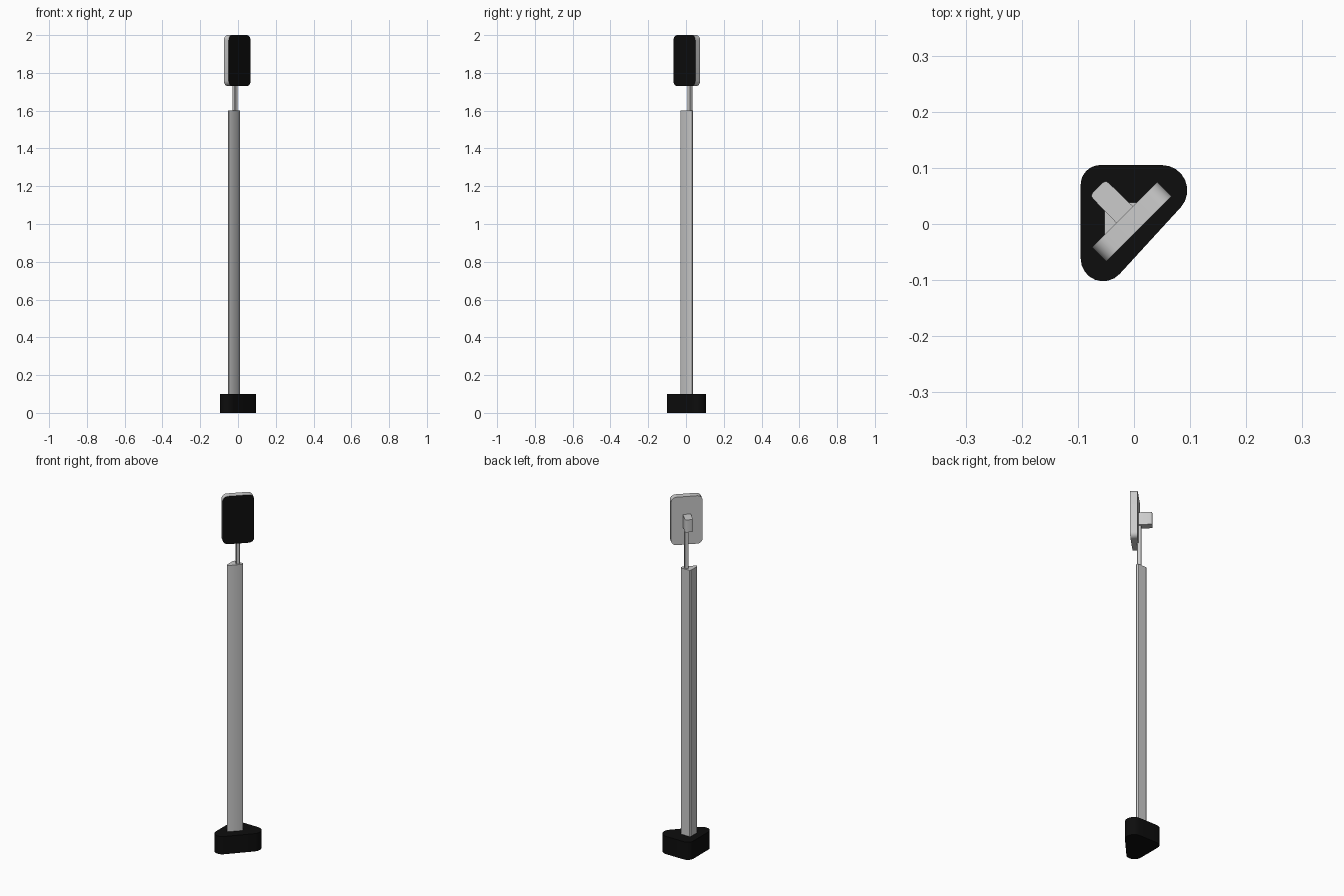
import bpy, bmesh
from math import atan2, cos, sin, pi, radians, hypot
from mathutils import Matrix

if "Cube" in bpy.data.objects:
    bpy.data.objects.remove(bpy.data.objects["Cube"])


def material(name, color):
    m = bpy.data.materials.new(name)
    m.diffuse_color = color
    m.use_nodes = True
    m.node_tree.nodes["Principled BSDF"].inputs["Base Color"].default_value = m.diffuse_color
    return m


black = material("black", (0.004, 0.004, 0.004, 1))


def rounded(circles, steps):
    """Convex outline around circles (x, y, radius), listed counter-clockwise."""
    n, normals, pts = len(circles), [], []
    for i in range(n):
        x0, y0, r0 = circles[i]
        x1, y1, r1 = circles[(i + 1) % n]
        d = hypot(x1 - x0, y1 - y0)
        normals.append(atan2(y1 - y0, x1 - x0) - pi / 2
                       + math_asin((r0 - r1) / d))
    for i, (x, y, r) in enumerate(circles):
        a, b = normals[i - 1], normals[i]
        sweep = (b - a) % (2 * pi)
        for k in range(steps + 1):
            t = a + sweep * k / steps
            pts.append((x + r * cos(t), y + r * sin(t)))
    return pts


def math_asin(v):
    return atan2(v, (1 - v * v) ** 0.5)


def prism(name, pts, z0, z1, matrix=None, mat=None):
    bm = bmesh.new()
    face = bm.faces.new([bm.verts.new((x, y, z0)) for x, y in pts])
    top = bmesh.ops.extrude_face_region(bm, geom=[face])["geom"]
    verts = [v for v in top if isinstance(v, bmesh.types.BMVert)]
    bmesh.ops.translate(bm, vec=(0, 0, z1 - z0), verts=verts)
    bmesh.ops.recalc_face_normals(bm, faces=bm.faces[:])
    if matrix:
        bm.transform(matrix)
    me = bpy.data.meshes.new(name)
    bm.to_mesh(me)
    bm.free()
    ob = bpy.data.objects.new(name, me)
    bpy.context.collection.objects.link(ob)
    if mat:
        me.materials.append(mat)
    bpy.context.view_layer.objects.active = ob
    ob.select_set(True)
    bpy.ops.object.shade_smooth_by_angle(angle=radians(30))
    ob.select_set(False)
    return ob


def box_outline(w, h, r):
    a, b = w / 2 - r, h / 2 - r
    return [(a, -b, r), (a, b, r), (-a, b, r), (-a, -b, r)]


# Rounded triangular foot
prism("base", rounded([(-0.055, -0.062, 0.04), (0.05, 0.06, 0.045),
                       (-0.06, 0.07, 0.035)], 8), 0, 0.1, mat=black)

# Triangular post with blunted tips
prism("post", [(-0.053, -0.024), (-0.047, -0.03), (-0.034, -0.022), (0.007, 0.022),
               (0.01, 0.032), (0.004, 0.038), (-0.047, 0.038), (-0.053, 0.032)], 0.1, 1.6)

# Frame turned 45 degrees: local x runs along the panel, local -y is its front
turn = Matrix.Translation((-0.004, 0.004, 0)) @ Matrix.Rotation(pi / 4, 4, "Z")
upright = Matrix.Rotation(pi / 2, 4, "X")

# Thin neck
prism("neck", rounded([(0.009, 0.009, 0.001), (-0.009, 0.009, 0.001),
                       (-0.009, -0.009, 0.001), (0.009, -0.009, 0.001)], 1),
      1.58, 1.86, turn @ Matrix.Translation((0.003, 0.021, 0)))

# Upright panel with rounded corners and a black front
panel = prism("panel", rounded(box_outline(0.164, 0.27, 0.028), 6), -0.018, 0.018,
              turn @ Matrix.Translation((0, 0, 1.865)) @ upright)
panel.data.materials.append(None)
panel.data.materials.append(black)
front = min(panel.data.polygons, key=lambda p: p.center.y - p.center.x)
front.material_index = 1

# Mounting block behind the panel
prism("mount_block", rounded([(0.02, 0, 0.001), (0.012, 0.068, 0.008),
                              (-0.012, 0.068, 0.008), (-0.02, 0, 0.001)], 3),
      1.83, 1.90, turn @ Matrix.Translation((-0.0, 0.01, 0)))
